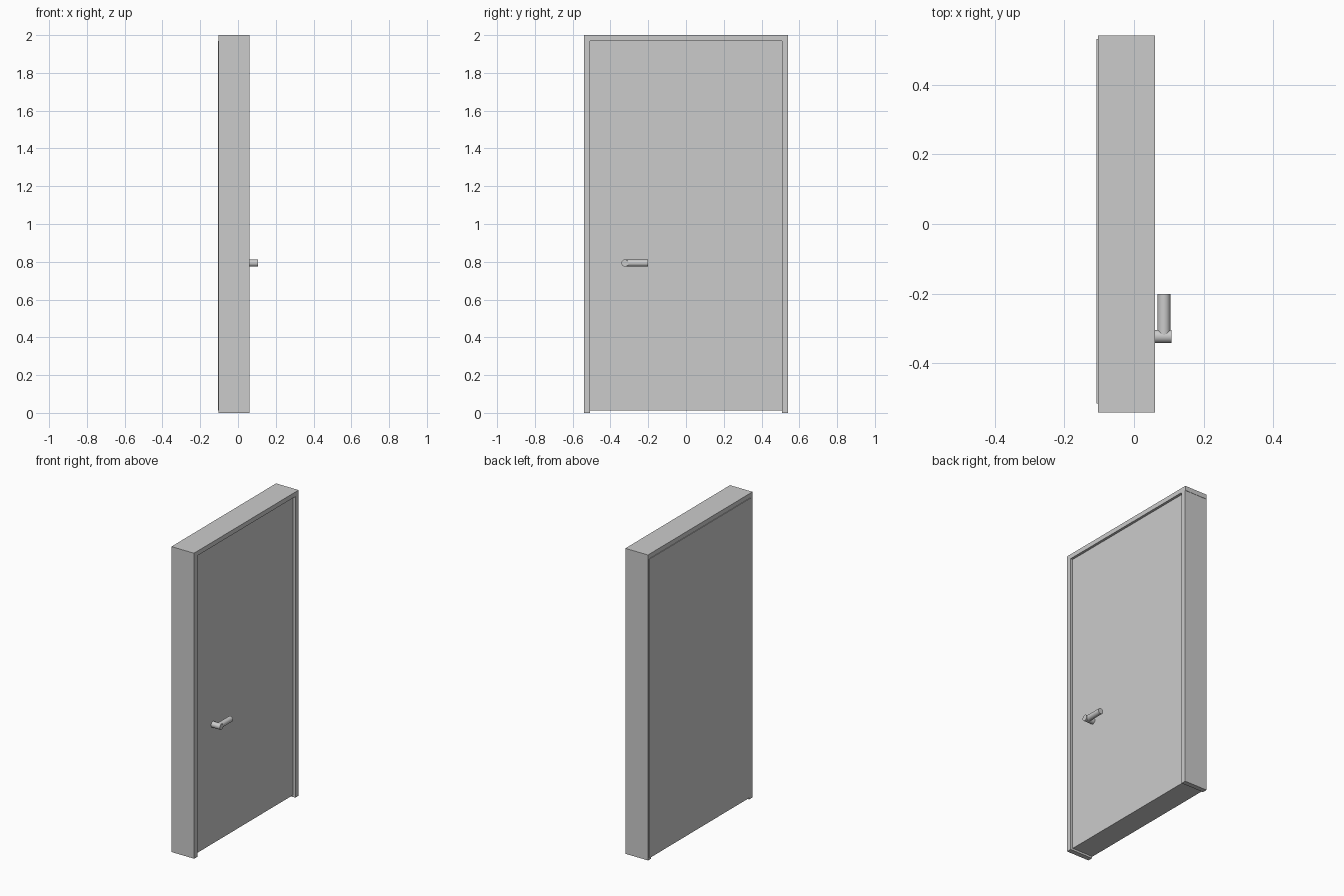
import bpy
import bmesh
from math import pi
from mathutils import Matrix

if "Cube" in bpy.data.objects:
    bpy.data.objects.remove(bpy.data.objects["Cube"])


def finish(name, bm):
    mesh = bpy.data.meshes.new(name)
    bm.to_mesh(mesh)
    bm.free()
    obj = bpy.data.objects.new(name, mesh)
    bpy.context.collection.objects.link(obj)
    return obj


def box(name, low, high):
    size = [b - a for a, b in zip(low, high)]
    centre = [(a + b) / 2 for a, b in zip(low, high)]
    bm = bmesh.new()
    bmesh.ops.create_cube(
        bm, size=1, matrix=Matrix.Translation(centre) @ Matrix.Diagonal((*size, 1)))
    return finish(name, bm)


def rod(name, centre, radius, length, axis):
    turn = Matrix.Rotation(pi / 2, 4, 'Y' if axis == 'x' else 'X')
    bm = bmesh.new()
    bmesh.ops.create_cone(
        bm, cap_ends=True, segments=32, radius1=radius, radius2=radius,
        depth=length, matrix=Matrix.Translation(centre) @ turn)
    obj = finish(name, bm)
    bpy.ops.object.select_all(action='DESELECT')
    obj.select_set(True)
    bpy.context.view_layer.objects.active = obj
    bpy.ops.object.shade_smooth_by_angle()
    return obj


BACK, FRONT = -0.103, 0.06

# Frame: two jambs under a lintel
for name, side in (("left_jamb", -1), ("right_jamb", 1)):
    y0, y1 = sorted((side * 0.507, side * 0.539))
    box(name, (BACK, y0, 0), (FRONT, y1, 1.97))
box("lintel", (BACK, -0.541, 1.97), (FRONT, 0.541, 2.0))

# Door leaf: recessed on the handle side, slightly proud at the back
box("door_leaf", (BACK, -0.507, 0.013), (0.044, 0.507, 1.97))
box("door_back_face", (-0.107, -0.516, 0.013), (BACK, 0.532, 1.97))

# Lever handle: short spindle and a grip running sideways
rod("handle_spindle", (0.0735, -0.323, 0.793), 0.019, 0.067, 'x')
rod("handle_grip", (0.086, -0.262, 0.793), 0.0185, 0.123, 'y')
